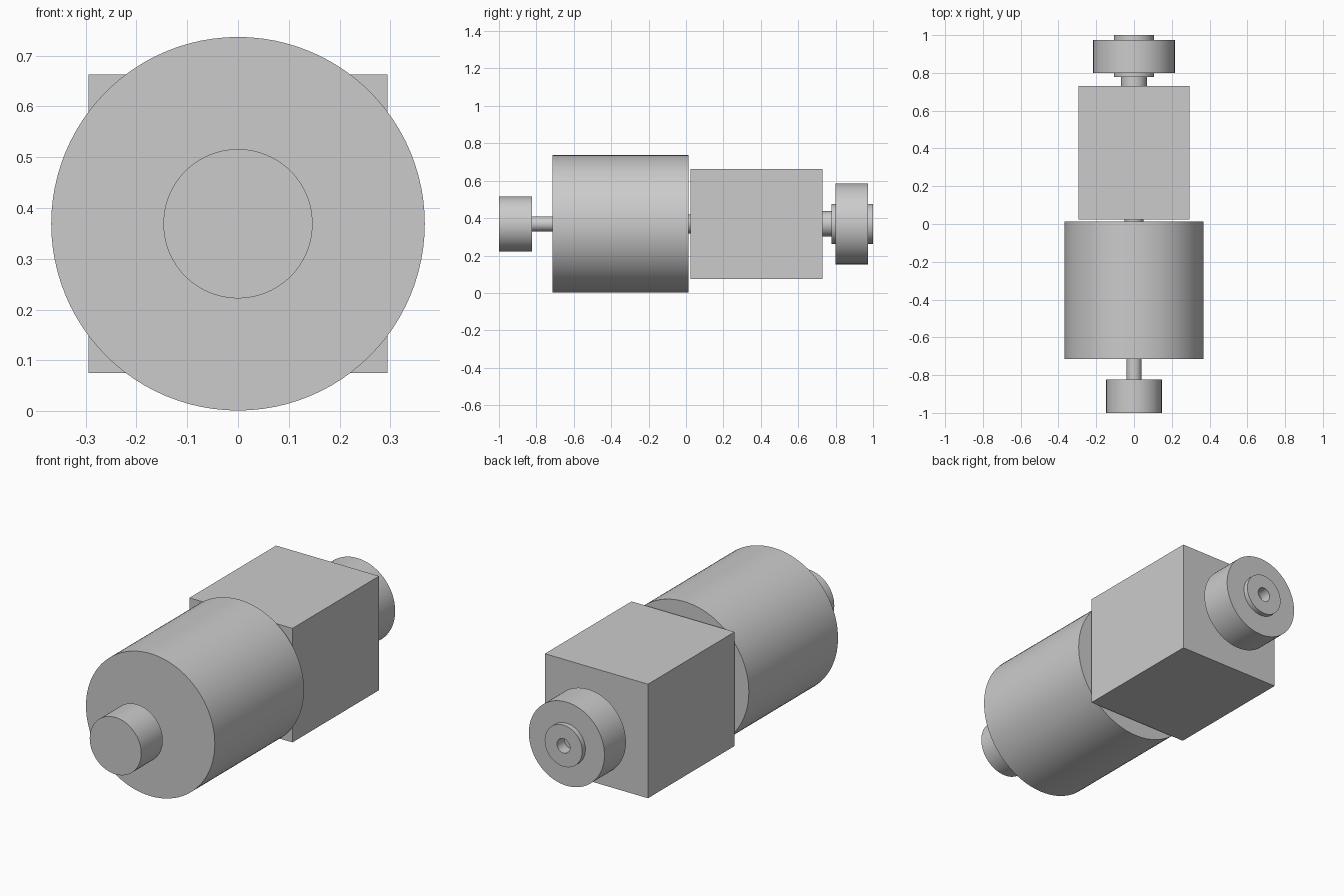
import bpy, bmesh, math

if "Cube" in bpy.data.objects:
    bpy.data.objects.remove(bpy.data.objects["Cube"])

AXIS_Z = 0.369
SEGMENTS = 96

grey = bpy.data.materials.new("plain grey")
grey.diffuse_color = (0.6, 0.6, 0.6, 1)
grey.use_nodes = True
grey.node_tree.nodes["Principled BSDF"].inputs["Base Color"].default_value = grey.diffuse_color


def finish(name, bm):
    bmesh.ops.recalc_face_normals(bm, faces=bm.faces)
    mesh = bpy.data.meshes.new(name)
    bm.to_mesh(mesh)
    bm.free()
    mesh.materials.append(grey)
    obj = bpy.data.objects.new(name, mesh)
    bpy.context.collection.objects.link(obj)
    return obj


def turned(name, profile):
    """Turn a (radius, y) profile about the main axis; ends are capped."""
    bm = bmesh.new()
    rings = []
    for r, y in profile:
        angles = [2 * math.pi * i / SEGMENTS for i in range(SEGMENTS)]
        rings.append([bm.verts.new((r * math.cos(a), y, AXIS_Z + r * math.sin(a))) for a in angles])
    for a, b in zip(rings, rings[1:]):
        for i in range(SEGMENTS):
            j = (i + 1) % SEGMENTS
            bm.faces.new((a[i], a[j], b[j], b[i]))
    bm.faces.new(rings[0])
    bm.faces.new(rings[-1])
    obj = finish(name, bm)
    bpy.ops.object.select_all(action='DESELECT')
    obj.select_set(True)
    bpy.context.view_layer.objects.active = obj
    bpy.ops.object.shade_smooth_by_angle(angle=math.radians(30))
    return obj


# Plain cylinders: name, radius, start y, end y
for name, r, y0, y1 in [
    ("front_knob", 0.147, -1.0, -0.824),
    ("front_shaft", 0.04, -0.824, -0.715),
    ("main_drum", 0.368, -0.715, 0.013),
    ("middle_shaft", 0.05, 0.013, 0.024),
    ("rear_shaft", 0.068, 0.731, 0.777),
]:
    turned(name, [(r, y0), (r, y1)])

# Rear pulley with a raised hub on both sides and a blind bore
turned("rear_pulley", [
    (0.107, 0.777), (0.107, 0.799), (0.216, 0.799), (0.216, 0.974),
    (0.107, 0.974), (0.107, 1.0), (0.037, 1.0), (0.037, 0.94),
])

# Square housing
bm = bmesh.new()
bmesh.ops.create_cube(bm, size=1)
for v in bm.verts:
    v.co = (v.co.x * 0.589, v.co.y * 0.707 + 0.3775, v.co.z * 0.589 + AXIS_Z)
finish("square_housing", bm)
